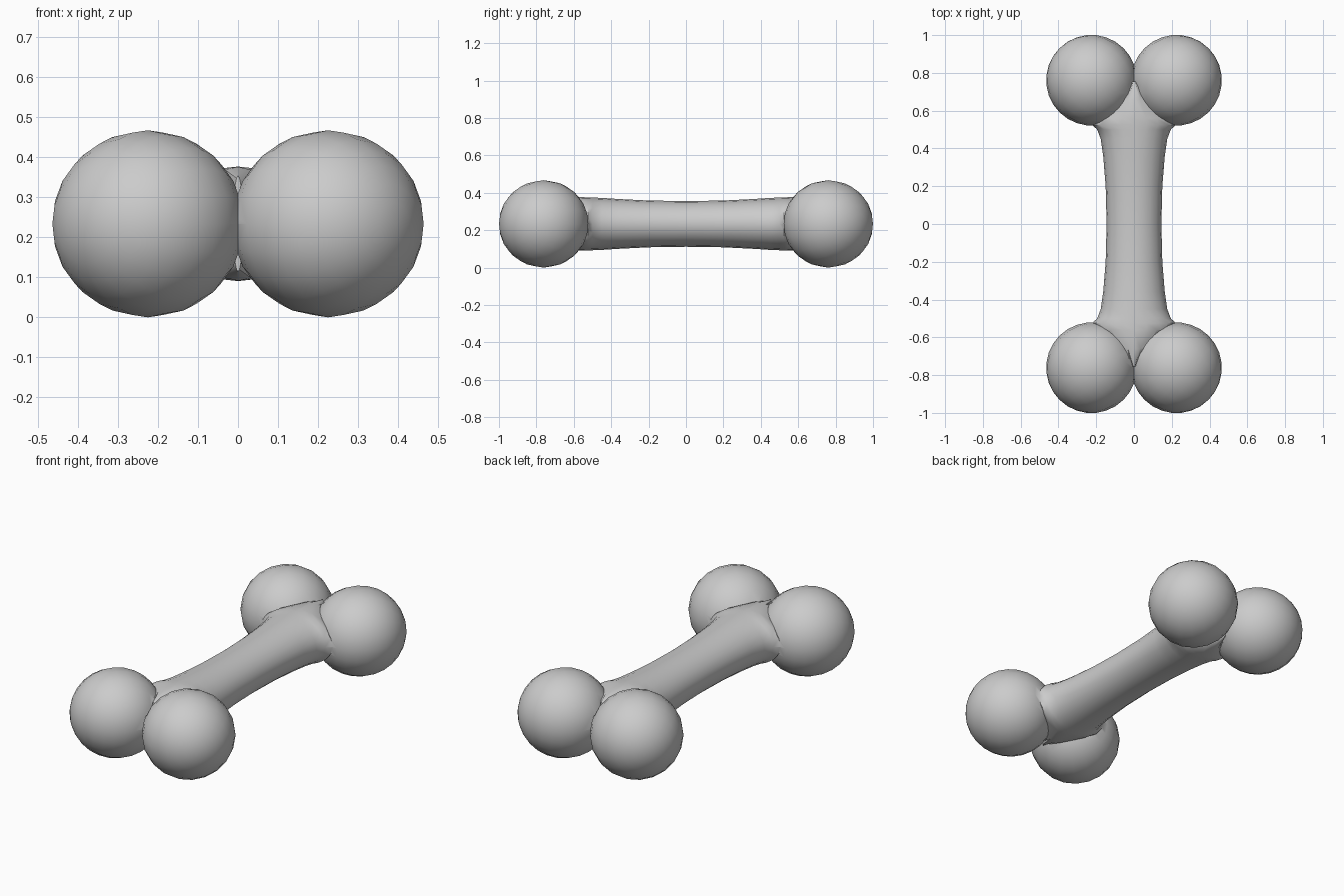
import bpy, bmesh, math
from mathutils import Matrix

if "Cube" in bpy.data.objects:
    bpy.data.objects.remove(bpy.data.objects["Cube"])

Z = 0.2335  # height of the bone's axis


def make_object(name, bm):
    bmesh.ops.recalc_face_normals(bm, faces=bm.faces)
    mesh = bpy.data.meshes.new(name)
    bm.to_mesh(mesh)
    bm.free()
    ob = bpy.data.objects.new(name, mesh)
    bpy.context.collection.objects.link(ob)
    return ob


# Shaft: lofted oval rings that flare, then close to a wedge between the knobs
half = [(0.0, 0.145, 0.122), (0.2, 0.150, 0.125), (0.36, 0.163, 0.133),
        (0.45, 0.176, 0.139), (0.50, 0.195, 0.141), (0.525, 0.222, 0.142),
        (0.56, 0.205, 0.143), (0.66, 0.105, 0.142), (0.755, 0.012, 0.12)]
sections = [(-y, w, h) for y, w, h in reversed(half[1:])] + half
SIDES = 20
bm = bmesh.new()
rings = []
for y, w, h in sections:
    angles = [2 * math.pi * i / SIDES for i in range(SIDES)]
    rings.append([bm.verts.new((w * math.cos(a), y, Z + h * math.sin(a))) for a in angles])
for a, b in zip(rings, rings[1:]):
    for i in range(SIDES):
        j = (i + 1) % SIDES
        bm.faces.new((a[i], a[j], b[j], b[i]))
bm.faces.new(rings[0])
bm.faces.new(rings[-1])
bone = make_object("bone", bm)

# Knobs: four spheres with diagonal poles, fused to the shaft
knobs = []
for sx in (-1, 1):
    for sy in (-1, 1):
        bm = bmesh.new()
        bmesh.ops.create_uvsphere(bm, u_segments=20, v_segments=14, radius=1)
        turn = (Matrix.Rotation(math.atan2(sy, sx), 4, 'Z')
                @ Matrix.Rotation(math.pi / 2, 4, 'Y'))
        bm.transform(Matrix.Translation((sx * 0.225, sy * 0.761, Z))
                     @ Matrix.Diagonal((0.24, 0.24, 0.2335, 1)) @ turn)
        knob = make_object("knob", bm)
        knob.hide_render = True
        knobs.append(knob)
        mod = bone.modifiers.new("fuse", 'BOOLEAN')
        mod.operation = 'UNION'
        mod.solver = 'EXACT'
        mod.object = knob

bpy.context.view_layer.objects.active = bone
bone.select_set(True)
for mod in list(bone.modifiers):
    bpy.ops.object.modifier_apply(modifier=mod.name)
for knob in knobs:
    bpy.data.objects.remove(knob)

bpy.ops.object.shade_smooth_by_angle(angle=math.radians(45))
